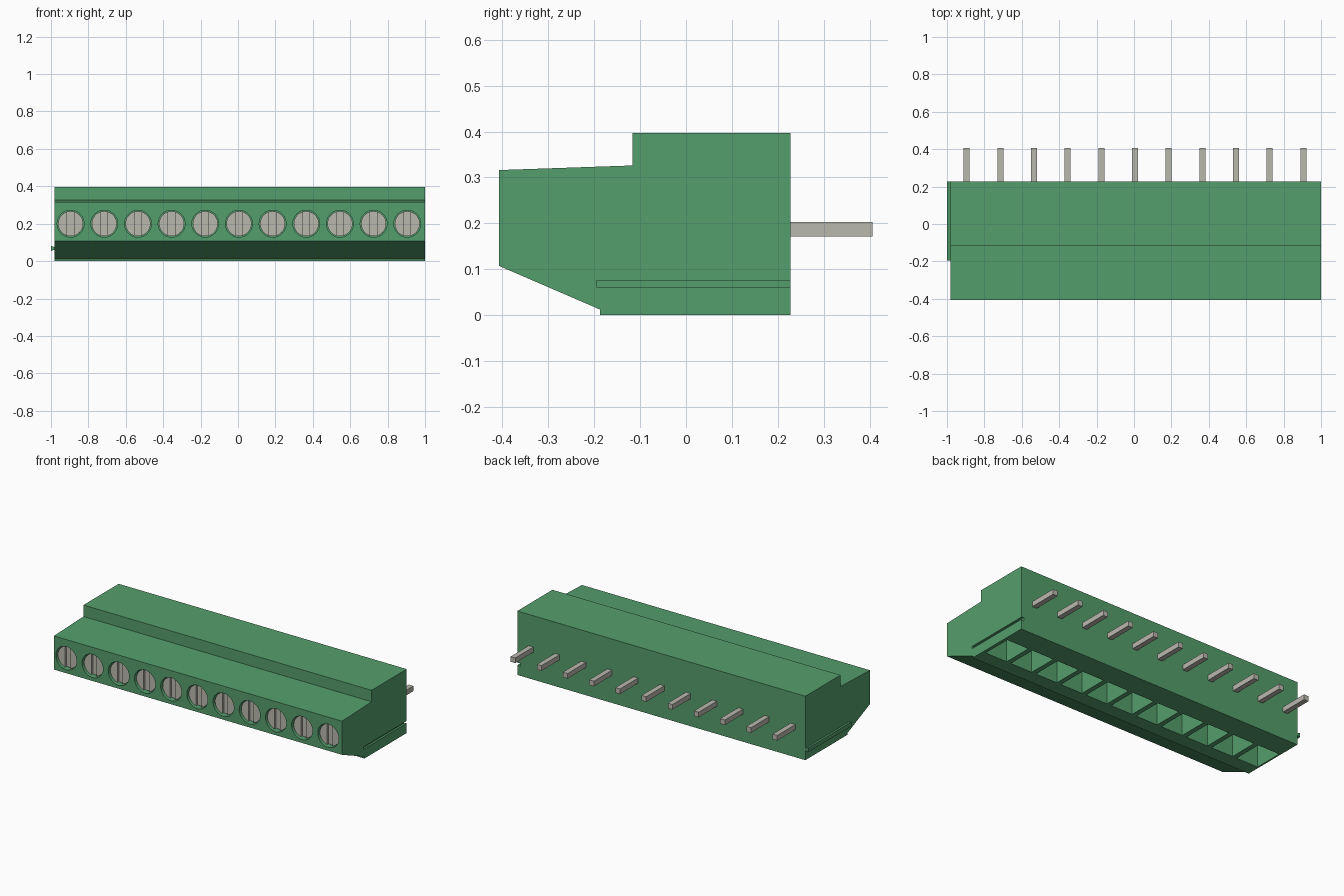
import bpy
import bmesh
import math

cube = bpy.data.objects.get("Cube")
if cube:
    bpy.data.objects.remove(cube, do_unlink=True)


def make_material(name, rgb):
    mat = bpy.data.materials.new(name)
    mat.use_nodes = True
    mat.diffuse_color = (*rgb, 1)
    mat.node_tree.nodes["Principled BSDF"].inputs["Base Color"].default_value = (*rgb, 1)
    return mat


GREEN = make_material("green plastic", (0.089, 0.342, 0.150))
METAL = make_material("grey metal", (0.49, 0.48, 0.42))

COUNT, PITCH, FIRST_X = 11, 0.18, -0.895
XS = [FIRST_X + PITCH * i for i in range(COUNT)]
SCREW_Z = 0.2
FRONT, BACK = -0.407, 0.228
LEFT, RIGHT = 1.0, -0.98


def add_prism(bm, points, axis, start, end):
    """Extrude a 2D outline; points are (y, z) along X, (x, z) along Y, (x, y) along Z."""
    i = "XYZ".index(axis)

    def place(p, d):
        co = list(p)
        co.insert(i, d)
        return bm.verts.new(co)

    a = [place(p, start) for p in points]
    b = [place(p, end) for p in points]
    faces = [bm.faces.new(a), bm.faces.new(b[::-1])]
    for k in range(len(a)):
        n = (k + 1) % len(a)
        faces.append(bm.faces.new((a[k], b[k], b[n], a[n])))
    bmesh.ops.recalc_face_normals(bm, faces=faces)


def rect(u0, u1, v0, v1):
    return [(u0, v0), (u1, v0), (u1, v1), (u0, v1)]


def arc(cx, cz, r, a0, a1, n):
    """Points from angle a0 up to and including a1."""
    return [(cx + r * math.cos(a0 + (a1 - a0) * k / n),
             cz + r * math.sin(a0 + (a1 - a0) * k / n)) for k in range(n + 1)]


def circle(cx, cz, r, n=32):
    return arc(cx, cz, r, 0, math.tau, n)[:-1]


def finish(bm, name, mat):
    mesh = bpy.data.meshes.new(name)
    bm.to_mesh(mesh)
    bm.free()
    mesh.materials.append(mat)
    obj = bpy.data.objects.new(name, mesh)
    bpy.context.collection.objects.link(obj)
    return obj


def activate(obj):
    bpy.ops.object.select_all(action='DESELECT')
    obj.select_set(True)
    bpy.context.view_layer.objects.active = obj


def smooth(obj):
    activate(obj)
    bpy.ops.object.shade_smooth_by_angle(angle=math.radians(30))


# Housing: stepped side profile extruded along its length
bm = bmesh.new()
add_prism(bm, [(FRONT, 0.107), (-0.187, 0.012), (-0.187, 0), (BACK, 0),
               (BACK, 0.397), (-0.117, 0.397), (-0.117, 0.326), (FRONT, 0.316)],
          "X", RIGHT, LEFT)
housing = finish(bm, "housing", GREEN)

# Cutters: screw holes, wire pockets and the dovetail groove
bm = bmesh.new()
for x in XS:
    add_prism(bm, circle(x, SCREW_Z, 0.072), "Y", FRONT - 0.05, -0.367)
    add_prism(bm, rect(x - 0.075, x + 0.075, -0.1, 0.085), "Z", -0.05, 0.25)


def dovetail(x_wide, x_neck):
    return [(x_wide, 0.055), (x_neck, 0.061), (x_neck, 0.075), (x_wide, 0.081)]


add_prism(bm, [(0.98, 0.055), (LEFT, 0.061), (LEFT + 0.01, 0.061),
               (LEFT + 0.01, 0.075), (LEFT, 0.075), (0.98, 0.081)],
          "Y", -0.195, BACK + 0.05)
cutter = finish(bm, "housing_cutter", GREEN)
cutter.hide_render = True

mod = housing.modifiers.new("cut openings", 'BOOLEAN')
mod.operation = 'DIFFERENCE'
mod.solver = 'EXACT'
mod.object = cutter
activate(housing)
bpy.ops.object.modifier_apply(modifier=mod.name)
bpy.data.objects.remove(cutter, do_unlink=True)
smooth(housing)

# Dovetail rail on the opposite end
bm = bmesh.new()
add_prism(bm, dovetail(-1.0, RIGHT), "Y", -0.195, BACK)
finish(bm, "side_rail", GREEN)

# Slotted screws and contact pins
SCREW_R, SLOT = 0.067, 0.018
half = math.acos(SLOT / SCREW_R)
for i, x in enumerate(XS, 1):
    bm = bmesh.new()
    add_prism(bm, circle(x, SCREW_Z, SCREW_R), "Y", -0.378, -0.36)
    for turn in (0, math.pi):
        add_prism(bm, arc(x, SCREW_Z, SCREW_R, turn - half, turn + half, 14),
                  "Y", -0.393, -0.378)
    smooth(finish(bm, f"screw_{i}", METAL))

    bm = bmesh.new()
    add_prism(bm, rect(x - 0.016, x + 0.016, 0.171, 0.203), "Y", BACK - 0.01, 0.406)
    finish(bm, f"pin_{i}", METAL)
